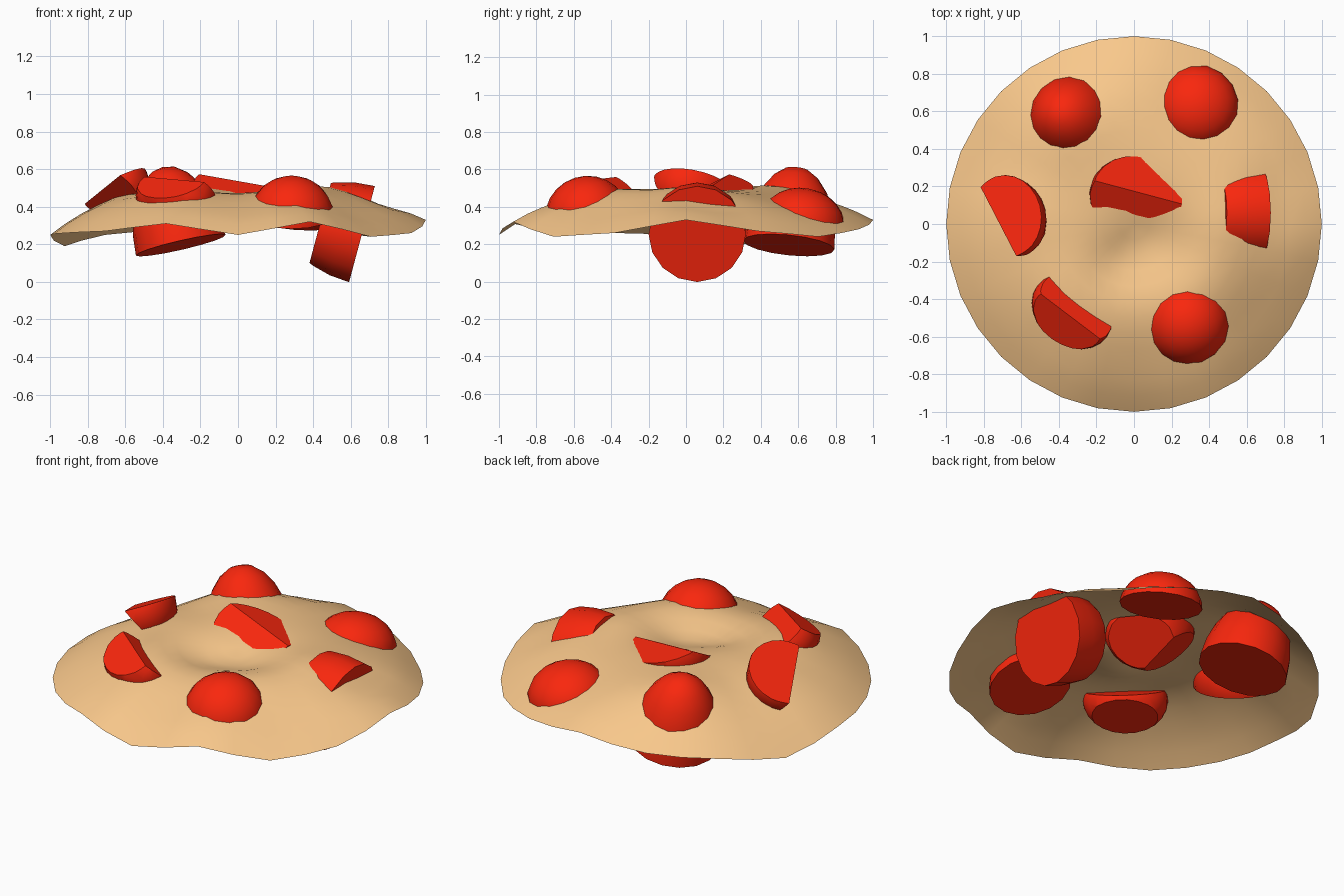
import bpy, bmesh, math
from mathutils import Vector, Matrix

if "Cube" in bpy.data.objects:
    bpy.data.objects.remove(bpy.data.objects["Cube"])


def material(name, rgb):
    m = bpy.data.materials.new(name)
    m.diffuse_color = (*rgb, 1)
    m.use_nodes = True
    m.node_tree.nodes["Principled BSDF"].inputs["Base Color"].default_value = m.diffuse_color
    return m


TAN = material("dough", (0.95, 0.58, 0.26))
RED = material("tomato", (0.95, 0.02, 0.004))


def add_object(name, bm, mat, angle):
    me = bpy.data.meshes.new(name)
    bm.to_mesh(me)
    bm.free()
    ob = bpy.data.objects.new(name, me)
    bpy.context.collection.objects.link(ob)
    me.materials.append(mat)
    bpy.ops.object.select_all(action='DESELECT')
    ob.select_set(True)
    bpy.context.view_layer.objects.active = ob
    bpy.ops.object.shade_smooth_by_angle(angle=math.radians(angle))
    return ob


# Ellipsoid along an axis, trimmed flat by planes (point, outward normal)
def piece(name, centre, axis, radii, cuts):
    bm = bmesh.new()
    bmesh.ops.create_uvsphere(bm, u_segments=16, v_segments=12, radius=1)
    rot = Vector(axis).to_track_quat('Z', 'Y').to_matrix().to_4x4()
    mat = Matrix.Translation(centre) @ rot @ Matrix.Diagonal((*radii, 1))
    bm.transform(mat)
    for point, normal in cuts:
        geom = bm.verts[:] + bm.edges[:] + bm.faces[:]
        bmesh.ops.bisect_plane(bm, geom=geom, dist=1e-5, plane_co=point,
                               plane_no=Vector(normal).normalized(), clear_outer=True)
        bmesh.ops.holes_fill(bm, edges=bm.edges[:], sides=0)
    bmesh.ops.recalc_face_normals(bm, faces=bm.faces[:])
    return add_object(name, bm, RED, 33)


# Half tomato, flat side down
def dome(name, base, axis, r, height):
    a = Vector(axis).normalized()
    return piece(name, base, a, (r, r, height), [(base, -a)])


# Wavy dough: rim heights every 22.5 degrees, bumps as (x, y, width, height)
RIM = [.33, .27, .24, .28, .33, .28, .25, .19, .25, .26, .27, .31, .25, .32, .24, .26]
BUMPS = [(.1, -.12, .2, -.07), (-.1, -.22, .15, -.04), (.5, .0, .2, .03),
         (-.37, .58, .24, .08), (-.4, -.4, .2, .03), (.35, .66, .22, -.03),
         (.05, -.8, .2, -.03), (.72, -.5, .18, -.05), (-.6, .05, .2, .02),
         (.35, -.36, .2, .03), (.8, .1, .16, -.05), (-.15, .2, .2, .01)]


def dough_height(r, ang):
    t = ang / math.tau * 16
    i, f = int(t) % 16, t - int(t)
    rim = RIM[i] * (1 - f) + RIM[(i + 1) % 16] * f
    x, y = r * math.cos(ang), r * math.sin(ang)
    z = rim + (0.495 - rim) * (1 - r ** 3.3)
    for bx, by, w, h in BUMPS:
        z += h * math.exp(-((x - bx) ** 2 + (y - by) ** 2) / w ** 2) * (1 - r ** 4)
    return z


bm = bmesh.new()
SEG, RINGS = 32, 12
centre = bm.verts.new((0, 0, dough_height(0, 0)))
previous = None
for k in range(1, RINGS + 1):
    r = k / RINGS
    ring = []
    for s in range(SEG):
        a = math.tau * s / SEG
        ring.append(bm.verts.new((r * math.cos(a), r * math.sin(a), dough_height(r, a))))
    for s in range(SEG):
        n = (s + 1) % SEG
        if previous:
            bm.faces.new((previous[s], ring[s], ring[n], previous[n]))
        else:
            bm.faces.new((centre, ring[s], ring[n]))
    previous = ring
add_object("dough", bm, TAN, 60)

# Half tomatoes pushed through the dough
dome("back_left_half", (-.305, .55, .195), (-.22, .1, .96), .245, .43)
dome("back_right_half", (.335, .625, .32), (.05, .2, .97), .225, .18)
dome("front_half", (.285, -.53, .35), (0, -.3, .95), .225, .215)

# Thick round slice standing on edge
c, a = Vector((.66, .06, .254)), Vector((-.97, 0, .26)).normalized()
piece("right_slice", c, a, (.26, .265, .42), [(c, -a), (c + a * .23, a)])

# Wedges: two flat cuts meeting on a straight ridge
p = (-.02, .18, .54)
piece("centre_wedge", (.01, .14, .5), (.95, -.3, -.15), (.22, .22, .25),
      [(p, (.22, .19, .96)), (p, (.03, -.47, .88)),
       ((0, .14, .31), (.5, .35, -.8)), ((0, .14, .31), (-.5, .3, -.8))])
p = (-.705, -.02, .505)
piece("left_wedge", (-.67, .04, .49), (.19, -.36, .15), (.2, .2, .23),
      [(p, (-.43, .15, .89)), (p, (-.57, -.6, -.73))])
p = (-.335, -.495, .545)
piece("front_left_wedge", (-.33, -.465, .46), (.8, -.6, 0), (.185, .185, .23),
      [(p, (-.28, -.47, .85)), (p, (.42, .46, .8)), ((-.33, -.46, .345), (.12, .12, -.98))])
